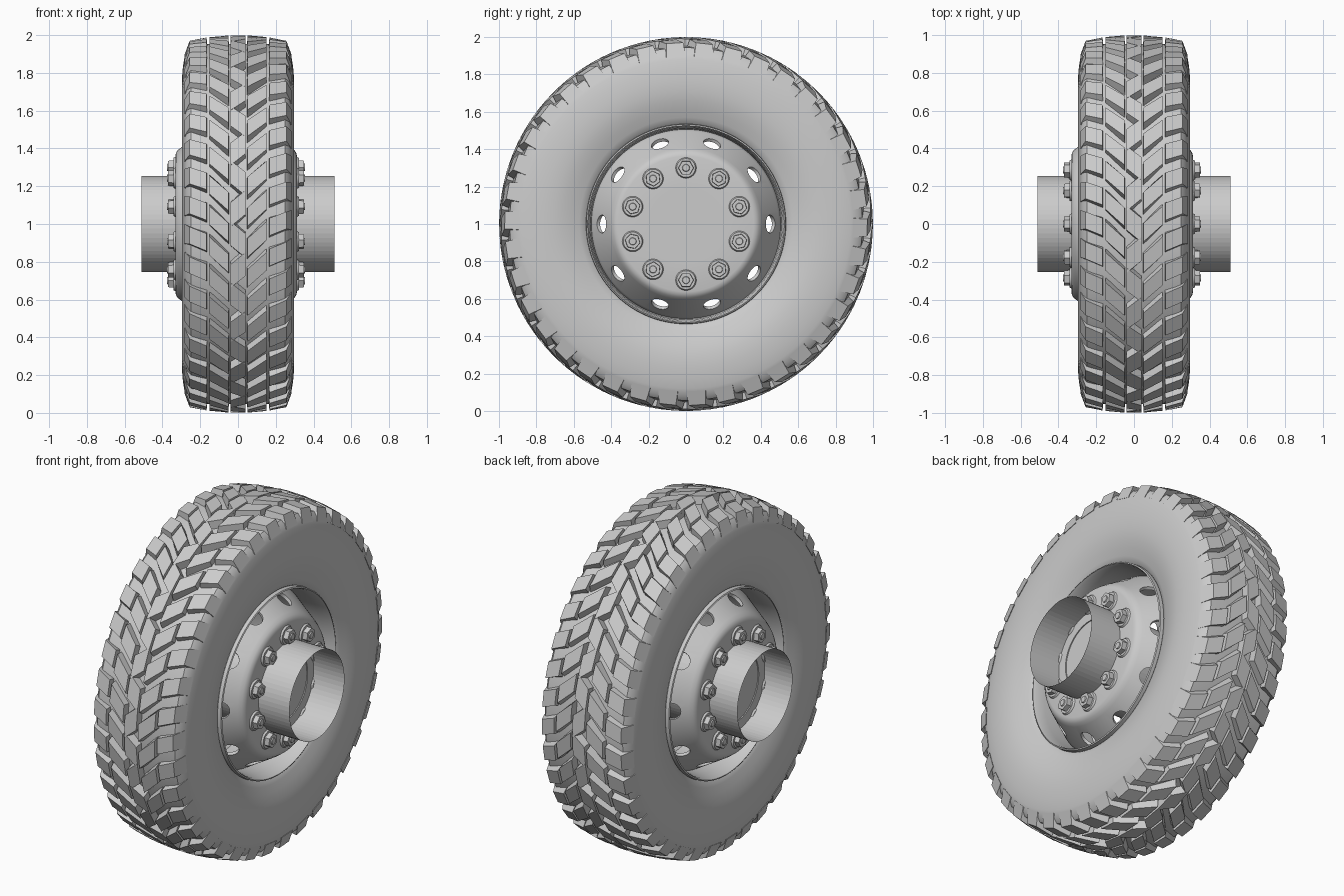
import bpy, bmesh
from math import sin, cos, pi, radians
from mathutils import Vector, Matrix

if "Cube" in bpy.data.objects:
    bpy.data.objects.remove(bpy.data.objects["Cube"])

C = Vector((0, 0, 1))          # wheel centre, axle runs along x


def polar(x, r, t):
    """t = 0 at the top, growing towards the front (-y)."""
    return C + Vector((x, -r * sin(t), r * cos(t)))


def finish(name, bm, smooth=None):
    bmesh.ops.recalc_face_normals(bm, faces=bm.faces)
    me = bpy.data.meshes.new(name)
    bm.to_mesh(me)
    bm.free()
    ob = bpy.data.objects.new(name, me)
    bpy.context.collection.objects.link(ob)
    if smooth:
        shade(ob, smooth)
    return ob


def shade(ob, angle):
    bpy.ops.object.select_all(action='DESELECT')
    ob.select_set(True)
    bpy.context.view_layer.objects.active = ob
    bpy.ops.object.shade_smooth_by_angle(angle=radians(angle))


def lathe(name, profile, segs=96, closed=False, smooth=35):
    """Revolve (x, r) points about the axle."""
    bm = bmesh.new()
    rings = []
    for x, r in profile:
        if r == 0:
            rings.append([bm.verts.new(polar(x, 0, 0))] * segs)
        else:
            rings.append([bm.verts.new(polar(x, r, 2 * pi * i / segs)) for i in range(segs)])
    pairs = list(zip(rings, rings[1:]))
    if closed:
        pairs.append((rings[-1], rings[0]))
    for a, b in pairs:
        for i in range(segs):
            j = (i + 1) % segs
            bm.faces.new(list(dict.fromkeys([a[i], a[j], b[j], b[i]])))
    return finish(name, bm, smooth)


# Tyre carcass
side = [(0.225, 0.525), (0.245, 0.54), (0.257, 0.57), (0.272, 0.61), (0.287, 0.66),
        (0.295, 0.71), (0.297, 0.77), (0.292, 0.83), (0.284, 0.88), (0.272, 0.92),
        (0.25, 0.943), (0.15, 0.953)]
lathe("tyre", side + [(-x, r) for x, r in reversed(side)], 128)

# Tread blocks: tapered four-cornered prisms wrapped round the carcass
N = 38
pitch = 2 * pi / N


def crown(x):
    return 1.0 - 0.45 * x * x


def block(bm, t, corners):
    """corners: (x, offset along the tread, base x, base r), in loop order."""
    mx = sum(c[0] for c in corners) / 4
    ms = sum(c[1] for c in corners) / 4
    top, base = [], []
    for x, s, bx, br in corners:
        top.append(bm.verts.new(polar(mx + (x - mx) * 0.96, crown(x), t + ms + (s - ms) * 0.9)))
        base.append(bm.verts.new(polar(bx, br, t + ms + (s - ms) * 1.12)))
    bm.faces.new(top)
    bm.faces.new(base[::-1])
    for i in range(4):
        j = (i + 1) % 4
        bm.faces.new((top[i], base[i], base[j], top[j]))


def slanted(bm, t, sx, x0, s0, x1, s1, half, base1=None):
    b1 = base1 or (x1, 0.94)
    block(bm, t, [(sx * x0, s0 - half, sx * x0, 0.94), (sx * x1, s1 - half, sx * b1[0], b1[1]),
                  (sx * x1, s1 + half, sx * b1[0], b1[1]), (sx * x0, s0 + half, sx * x0, 0.94)])


centre, middle, shoulder = bmesh.new(), bmesh.new(), bmesh.new()
for k in range(N):
    t = k * pitch
    d = 0.035 if k % 2 else -0.035
    slanted(centre, t, 1, -0.040, d, 0.040, -d, 0.071)
    for sx, shift in ((1, 0), (-1, pitch / 2)):
        slanted(middle, t + shift, sx, 0.048, 0.05, 0.152, -0.05, 0.055)
        slanted(shoulder, t + shift, sx, 0.164, -0.065, 0.258, -0.105, 0.052, (0.284, 0.895))
finish("tread_centre_blocks", centre)
finish("tread_middle_blocks", middle)
finish("tread_shoulder_blocks", shoulder)

# Rim barrel with flared flanges
half = [(0.235, 0.535), (0.262, 0.533), (0.266, 0.526), (0.25, 0.519), (0.20, 0.512), (0.1, 0.505)]
lathe("rim_barrel", half + [(-x, r) for x, r in reversed(half)])

# Axle tube, open at both ends
lathe("axle_tube", [(-0.512, 0.255), (0.512, 0.255)], 64, smooth=None)


def wheel_side(s, label, dx):
    # Dished ring, vented by ten round holes
    front = [(0.312, 0.20), (0.312, 0.362), (0.308, 0.378), (0.298, 0.392), (0.28, 0.406),
             (0.13, 0.495), (0.11, 0.508)]
    back = [(0.09, 0.508), (0.115, 0.482), (0.265, 0.393), (0.287, 0.37), (0.29, 0.20)]
    dish = lathe("wheel_dish_" + label, [(s * (x + dx), r) for x, r in front + back],
                 closed=True, smooth=None)
    bm = bmesh.new()
    for k in range(10):
        a = pi / 2 + k * pi / 5
        axis = (polar(0, 1, a) - C) * 0.15 + Vector((s * 0.089, 0, 0))
        m = Matrix.Translation(polar(s * (0.20 + dx), 0.445, a)) @ axis.to_track_quat('Z', 'Y').to_matrix().to_4x4()
        bmesh.ops.create_cone(bm, cap_ends=True, segments=24, radius1=0.048, radius2=0.048,
                              depth=0.10, matrix=m)
    cutter = finish("vent_cutter", bm)
    cutter.hide_render = True
    mod = dish.modifiers.new("vents", 'BOOLEAN')
    mod.object = cutter
    mod.operation = 'DIFFERENCE'
    mod.solver = 'EXACT'
    bpy.context.view_layer.update()
    cut = bpy.data.meshes.new_from_object(dish.evaluated_get(bpy.context.evaluated_depsgraph_get()))
    dish.modifiers.clear()
    dish.data = cut
    bpy.data.objects.remove(cutter)
    shade(dish, 35)

    # Hub cap closing the middle of the dish
    lathe("hub_plate_" + label, [(s * (x + dx), r) for x, r in
                                 ((0.306, 0), (0.306, 0.225), (0.296, 0.228))], 48)

    # Wheel nuts: round washer, hexagon nut, stud end
    bm = bmesh.new()
    for k in range(10):
        a = k * pi / 5
        for x0, x1, r1, r2, n in ((0.308, 0.322, 0.058, 0.050, 24), (0.320, 0.350, 0.042, 0.040, 6),
                                  (0.348, 0.356, 0.021, 0.018, 12)):
            m = (Matrix.Translation(polar(s * ((x0 + x1) / 2 + dx), 0.30, a))
                 @ Matrix.Rotation(a, 4, 'X') @ Matrix.Rotation(s * pi / 2, 4, 'Y'))
            bmesh.ops.create_cone(bm, cap_ends=True, segments=n, radius1=r1, radius2=r2,
                                  depth=x1 - x0, matrix=m)
    finish("wheel_nuts_" + label, bm, 35)


wheel_side(1, "right", 0.0)
wheel_side(-1, "left", 0.02)
